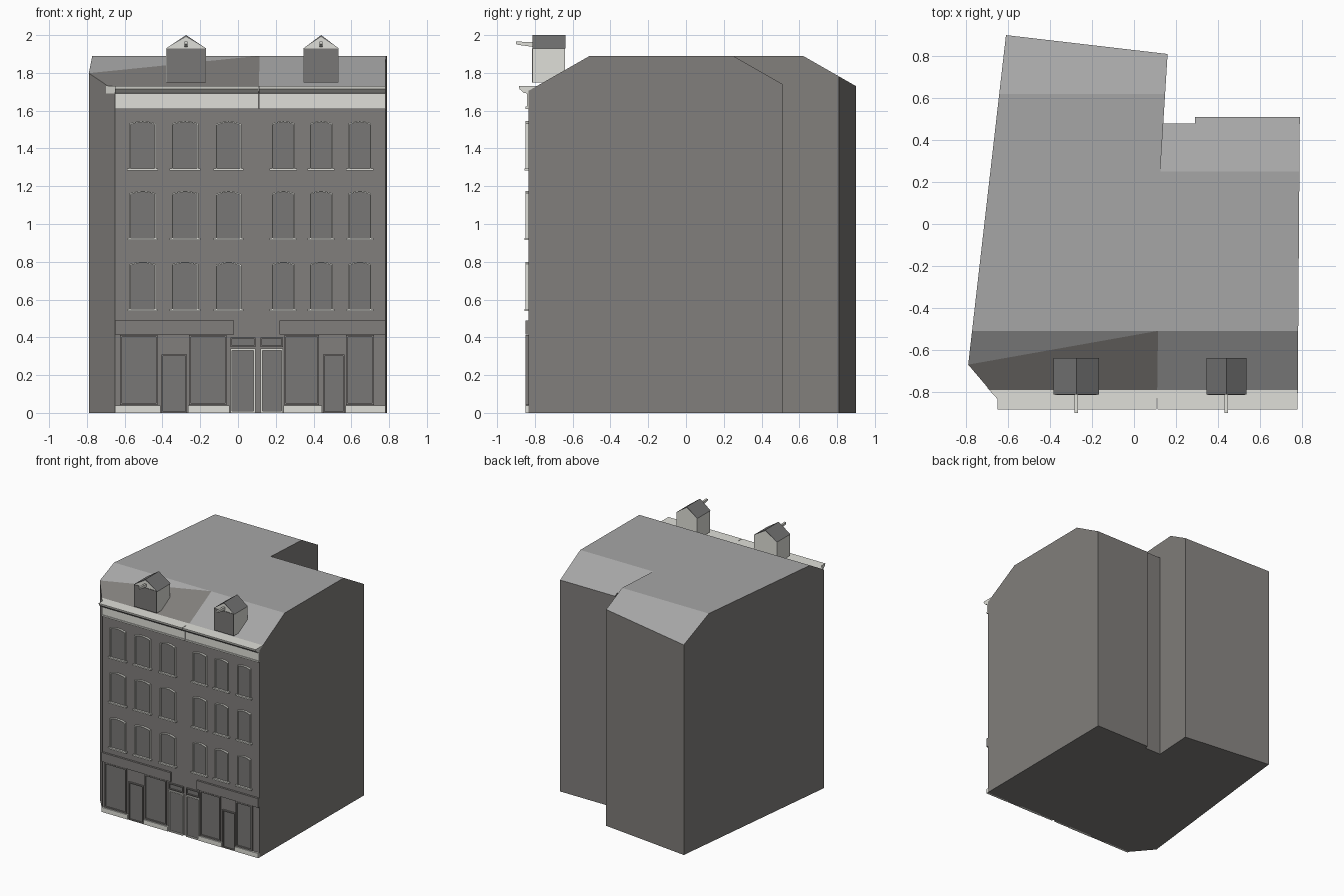
import bpy, bmesh, math
from mathutils import Vector

if "Cube" in bpy.data.objects:
    bpy.data.objects.remove(bpy.data.objects["Cube"], do_unlink=True)


def material(name, r, g, b):
    m = bpy.data.materials.new(name)
    m.use_nodes = True
    m.diffuse_color = (r, g, b, 1)
    bsdf = m.node_tree.nodes["Principled BSDF"]
    bsdf.inputs["Base Color"].default_value = (r, g, b, 1)
    bsdf.inputs["Roughness"].default_value = 0.9
    return m


WALL = material("grey_wall", 0.22, 0.21, 0.2)
ROOF = material("grey_roof", 0.38, 0.38, 0.38)
STONE = material("pale_stone", 0.74, 0.74, 0.69)
SLATE = material("dark_slate", 0.17, 0.17, 0.17)
GLASS = material("dull_glass", 0.19, 0.185, 0.18)

FRONT = -0.835    # facade plane
EAVE, TOP = 1.73, 1.89
PARTY = 0.11      # boundary between the two houses


def finish(name, bm, *mats):
    bmesh.ops.recalc_face_normals(bm, faces=bm.faces)
    mesh = bpy.data.meshes.new(name)
    bm.to_mesh(mesh)
    bm.free()
    for m in mats:
        mesh.materials.append(m)
    ob = bpy.data.objects.new(name, mesh)
    bpy.context.collection.objects.link(ob)
    return ob


def prism_bm(pts, lo, hi, axis):
    """Extrude a 2D outline along one axis (0, 1 or 2)."""
    bm = bmesh.new()

    def place(p, d):
        c = list(p)
        c.insert(axis, d)
        return bm.verts.new(c)
    a = [place(p, lo) for p in pts]
    b = [place(p, hi) for p in pts]
    bm.faces.new(a)
    bm.faces.new(b)
    for i in range(len(pts)):
        j = (i + 1) % len(pts)
        bm.faces.new((a[i], a[j], b[j], b[i]))
    return bm


def prism(name, pts, lo, hi, axis, mat):
    return finish(name, prism_bm(pts, lo, hi, axis), mat)


def rect(x0, x1, z0, z1):
    return [(x0, z0), (x1, z0), (x1, z1), (x0, z1)]


def plate(name, x0, x1, z0, z1, depth, mat):
    return prism(name, rect(x0, x1, z0, z1), FRONT - depth, FRONT + 0.005, 1, mat)


def ring(name, outer, inner, depth, mat):
    """Frame between two matching outlines, standing out from the facade."""
    bm = bmesh.new()
    loops = [[bm.verts.new((x, y, z)) for x, z in pts]
             for pts, y in ((outer, FRONT), (outer, FRONT - depth),
                            (inner, FRONT - depth), (inner, FRONT))]
    n = len(outer)
    for a, b in zip(loops, loops[1:]):
        for i in range(n):
            j = (i + 1) % n
            bm.faces.new((a[i], a[j], b[j], b[i]))
    return finish(name, bm, mat)


def arched(x0, x1, z0, z1, rise):
    pts = [(x0, z0), (x1, z0)]
    for i in range(7):
        t = i / 6
        pts.append((x1 + (x0 - x1) * t, z1 - rise + rise * math.sin(math.pi * t)))
    return pts


# House bodies: plan prisms with the roof slopes sliced off
def house(name, plan, back_top):
    bm = prism_bm(plan, 0, TOP, 2)
    for y, s in ((-0.51, -1), (back_top, 1)):
        bmesh.ops.bisect_plane(bm, geom=bm.verts[:] + bm.edges[:] + bm.faces[:],
                               plane_co=(0, y, TOP), plane_no=(0, s * 0.16, 0.28),
                               clear_outer=True)
        bmesh.ops.holes_fill(bm, edges=[e for e in bm.edges if e.is_boundary], sides=0)
    bmesh.ops.recalc_face_normals(bm, faces=bm.faces)
    return bm


def paint_roof(bm):
    for f in bm.faces:
        f.material_index = 1 if f.normal.z > 0.3 else 0


left = house("left_house", [(-0.79, -0.67), (-0.65, FRONT), (PARTY, FRONT),
                            (0.125, 0.25), (0.16, 0.81), (-0.61, 0.90)], 0.62)
paint_roof(left)
# The lower triangle of the left front slope carries the wall colour
a, b = Vector((-0.79, -0.67, 0)), Vector((PARTY, -0.51, 0))
cut_no = (b - a).cross(Vector((0, 0, 1))).normalized()
slope = [f for f in left.faces if f.normal.z > 0.3 and f.normal.y < -0.2]
parts = set(slope)
for f in slope:
    parts.update(f.edges)
    parts.update(f.verts)
bmesh.ops.bisect_plane(left, geom=list(parts), plane_co=a, plane_no=cut_no)
for f in left.faces:
    low = (f.calc_center_median() - a).dot(cut_no) > 0
    if low and f.normal.z > 0.3 and f.normal.y < -0.2:
        f.material_index = 0
finish("left_house", left, WALL, ROOF)

right = house("right_house", [(PARTY, FRONT), (0.78, FRONT), (0.79, 0.51), (0.29, 0.51),
                              (0.29, 0.48), (0.13, 0.48), (0.125, 0.25)], 0.25)
paint_roof(right)
finish("right_house", right, WALL, ROOF)

# Eaves ledge, gutter and frieze
prism("eaves_ledge", [(-0.70, -0.78), (-0.65, FRONT), (0.78, FRONT), (0.78, -0.78)],
      1.69, EAVE, 2, STONE)
gutter = [(FRONT, EAVE), (-0.885, EAVE), (-0.882, 1.715), (-0.86, 1.695), (FRONT, 1.69)]
for side, x0, x1 in (("left", -0.65, PARTY - 0.002), ("right", PARTY + 0.002, 0.78)):
    prism(side + "_gutter", gutter, x0, x1, 0, STONE)
    plate(side + "_frieze", x0, x1, 1.62, 1.692, 0.008, STONE)
    plate(side + "_frieze_moulding", x0, x1, 1.61, 1.622, 0.014, STONE)

# Arched upper windows, three per house on three floors
columns = [(-0.505, 0.14, 0.012), (-0.28, 0.14, 0.012), (-0.05, 0.135, 0.016),
           (0.24, 0.12, 0.012), (0.44, 0.12, 0.012), (0.645, 0.12, 0.012)]
for floor, z0 in enumerate((0.55, 0.925, 1.295)):
    z1 = z0 + 0.25
    for col, (x, w, rise) in enumerate(columns):
        tag = f"_{floor + 1}_{col + 1}"
        x0, x1 = x - w / 2, x + w / 2
        e = 0.006
        inner = arched(x0 + e, x1 - e, z0, z1 - e, rise)
        ring("window_frame" + tag, arched(x0, x1, z0, z1, rise), inner, 0.016, STONE)
        prism("window_glass" + tag, inner, FRONT - 0.004, FRONT + 0.003, 1, GLASS)
        plate("window_sill" + tag, x0 - 0.012, x1 + 0.012, z0 - 0.011, z0, 0.02, STONE)

# Shop fascias
plate("left_fascia", -0.65, -0.02, 0.415, 0.49, 0.016, WALL)
plate("right_fascia", 0.22, 0.78, 0.415, 0.49, 0.016, WALL)


# Framed openings: shop windows, shop doors and house doors
def opening(name, x0, x1, z0, z1, width, frame):
    inner = rect(x0 + width, x1 - width, z0 + width, z1 - width)
    ring(name + "_frame", rect(x0, x1, z0, z1), inner, 0.014, frame)
    prism(name + "_panel", inner, FRONT - 0.004, FRONT + 0.003, 1, GLASS)


for i, (x0, x1) in enumerate(((-0.625, -0.425), (-0.26, -0.06), (0.245, 0.43), (0.572, 0.72))):
    opening(f"shop_window_{i + 1}", x0, x1, 0.042, 0.412, 0.01, WALL)
for i, (x0, x1) in enumerate(((-0.405, -0.27), (0.45, 0.565))):
    opening(f"shop_door_{i + 1}", x0, x1, 0, 0.31, 0.008, WALL)
for i, (x0, x1) in enumerate(((-0.04, 0.092), (0.12, 0.238))):
    opening(f"house_door_{i + 1}", x0, x1, 0, 0.34, 0.009, STONE)
    opening(f"door_fanlight_{i + 1}", x0, x1, 0.35, 0.40, 0.007, WALL)
for i, (x0, x1) in enumerate(((-0.65, -0.41), (-0.265, -0.045), (0.242, 0.445), (0.57, 0.78))):
    plate(f"stall_riser_{i + 1}", x0, x1, 0, 0.038, 0.016, STONE)


# Dormers with slate gable roofs and hoisting beams
def dormer(side, x, w):
    h, z0, eave, ridge, y0, y1 = w / 2, 1.75, 1.93, 1.99, -0.81, -0.64
    outline = [(x - h, z0), (x + h, z0), (x + h, eave), (x, ridge), (x - h, eave)]
    prism(side + "_dormer", outline, y0, y1, 1, STONE)
    roof = [(x - h - 0.003, eave - 0.002), (x - h, eave), (x, ridge), (x + h, eave),
            (x + h + 0.003, eave - 0.002), (x, ridge + 0.01)]
    prism(side + "_dormer_roof", roof, y0 - 0.002, y1 + 0.002, 1, SLATE)
    prism(side + "_dormer_window", rect(x - h + 0.003, x + h - 0.003, z0, eave),
          y0 - 0.004, y0 + 0.002, 1, GLASS)
    beam = [(y0 + 0.02, 1.935), (-0.885, 1.948), (-0.9, 1.952), (-0.9, 1.966), (y0 + 0.02, 1.962)]
    prism(side + "_hoist_beam", beam, x - 0.008, x + 0.008, 0, STONE)


dormer("left", -0.275, 0.21)
dormer("right", 0.44, 0.185)
